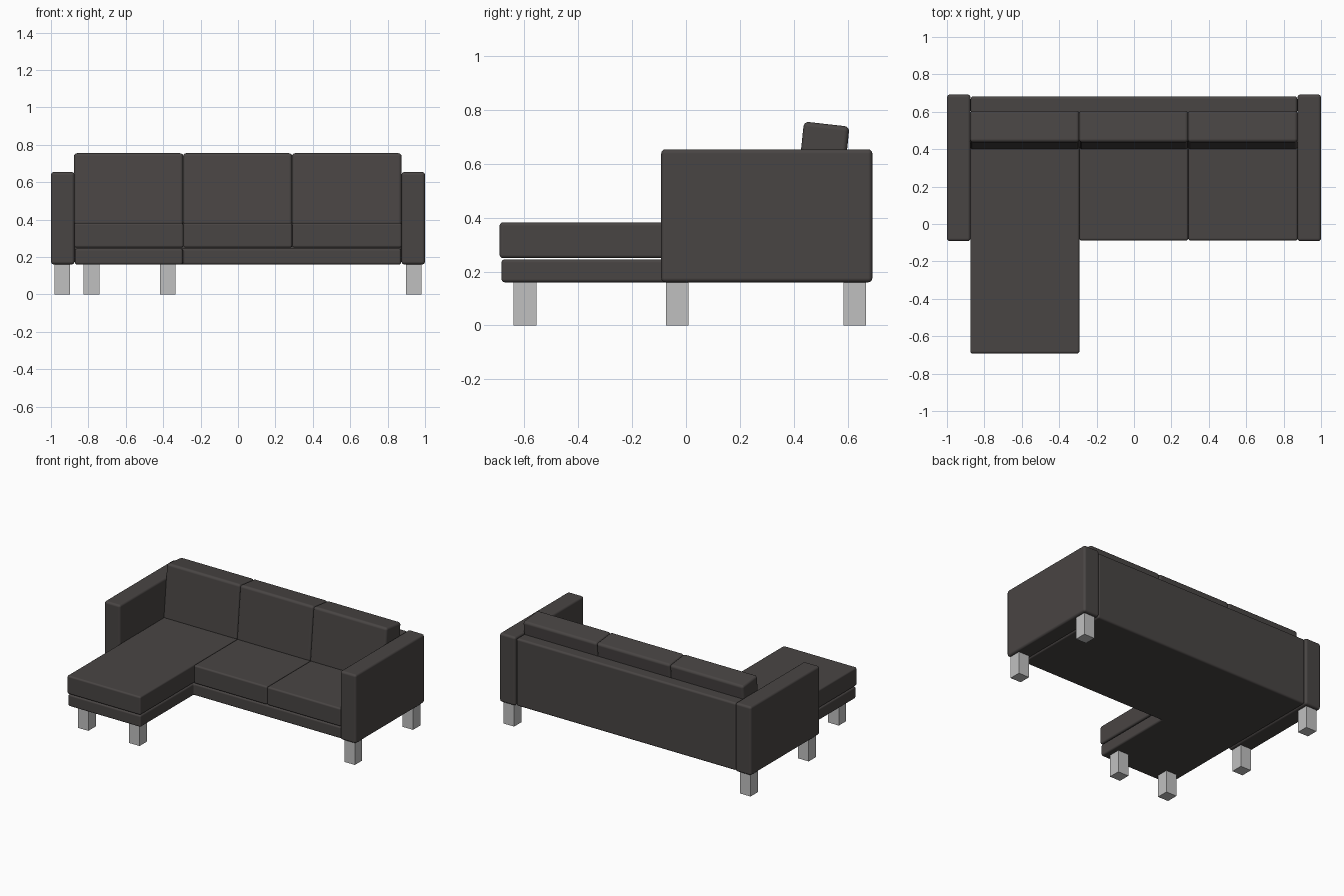
import bpy, bmesh, math
from mathutils import Matrix

if "Cube" in bpy.data.objects:
    bpy.data.objects.remove(bpy.data.objects["Cube"])


def material(name, rgb):
    m = bpy.data.materials.new(name)
    m.diffuse_color = (*rgb, 1)
    m.use_nodes = True
    m.node_tree.nodes["Principled BSDF"].inputs["Base Color"].default_value = m.diffuse_color
    return m


FABRIC = material("charcoal fabric", (0.066, 0.059, 0.057))
METAL = material("light grey legs", (0.53, 0.53, 0.53))


def finish(name, bm, mat, bevel):
    bmesh.ops.recalc_face_normals(bm, faces=bm.faces[:])
    me = bpy.data.meshes.new(name)
    bm.to_mesh(me)
    bm.free()
    me.materials.append(mat)
    ob = bpy.data.objects.new(name, me)
    bpy.context.collection.objects.link(ob)
    if bevel:
        for p in me.polygons:
            p.use_smooth = True
        mod = ob.modifiers.new("rounded edges", 'BEVEL')
        mod.width = bevel
        mod.segments = 4
        mod.harden_normals = True
    return ob


def box(name, x, y, z, mat=FABRIC, bevel=0.0):
    """Box from (min, max) ranges."""
    bm = bmesh.new()
    size = [r[1] - r[0] for r in (x, y, z)]
    mid = [(r[0] + r[1]) / 2 for r in (x, y, z)]
    bmesh.ops.create_cube(bm, size=1, matrix=Matrix.Translation(mid) @ Matrix.Diagonal((*size, 1)))
    return finish(name, bm, mat, bevel)


def prism(name, pts, direction, mat, bevel):
    """Extrude a closed outline."""
    bm = bmesh.new()
    face = bm.faces.new([bm.verts.new(p) for p in pts])
    new = bmesh.ops.extrude_face_region(bm, geom=[face])["geom"]
    bmesh.ops.translate(bm, vec=direction, verts=[g for g in new if isinstance(g, bmesh.types.BMVert)])
    return finish(name, bm, mat, bevel)


# L-shaped base
outline = [(-0.872, -0.685), (-0.295, -0.685), (-0.295, -0.08),
           (0.872, -0.08), (0.872, 0.66), (-0.872, 0.66)]
prism("base", [(x, y, 0.16) for x, y in outline], (0, 0, 0.085), FABRIC, 0.012)

# Arms and back panel
for side, x in (("left", (-1, -0.874)), ("right", (0.874, 1))):
    box(side + "_arm", x, (-0.092, 0.692), (0.16, 0.654), bevel=0.016)
box("back_panel", (-0.873, 0.873), (0.59, 0.682), (0.16, 0.645), bevel=0.014)

# Seat and back cushions, three of each; the left seat is the chaise
splits = [-0.875, -0.292, 0.29, 0.875]
for i, (a, b) in enumerate(zip(splits, splits[1:])):
    front = -0.692 if i == 0 else -0.088
    box("chaise_seat" if i == 0 else f"seat_{i}", (a, b), (front, 0.6), (0.25, 0.382), bevel=0.012)
    side = [(0.398, 0.37), (0.438, 0.757), (0.607, 0.738), (0.569, 0.37)]
    prism(f"back_cushion_{i + 1}", [(a - 0.002, y, z) for y, z in side],
          (b - a + 0.002, 0, 0), FABRIC, 0.018)

# Legs
spots = [(x, y) for x in (-0.939, 0.939) for y in (-0.033, 0.627)]
spots += [(-0.783, -0.598), (-0.376, -0.598)]
for i, (x, y) in enumerate(spots):
    h = 0.042
    box(f"leg_{i + 1}", (x - h, x + h), (y - h, y + h), (0, 0.165), METAL)
